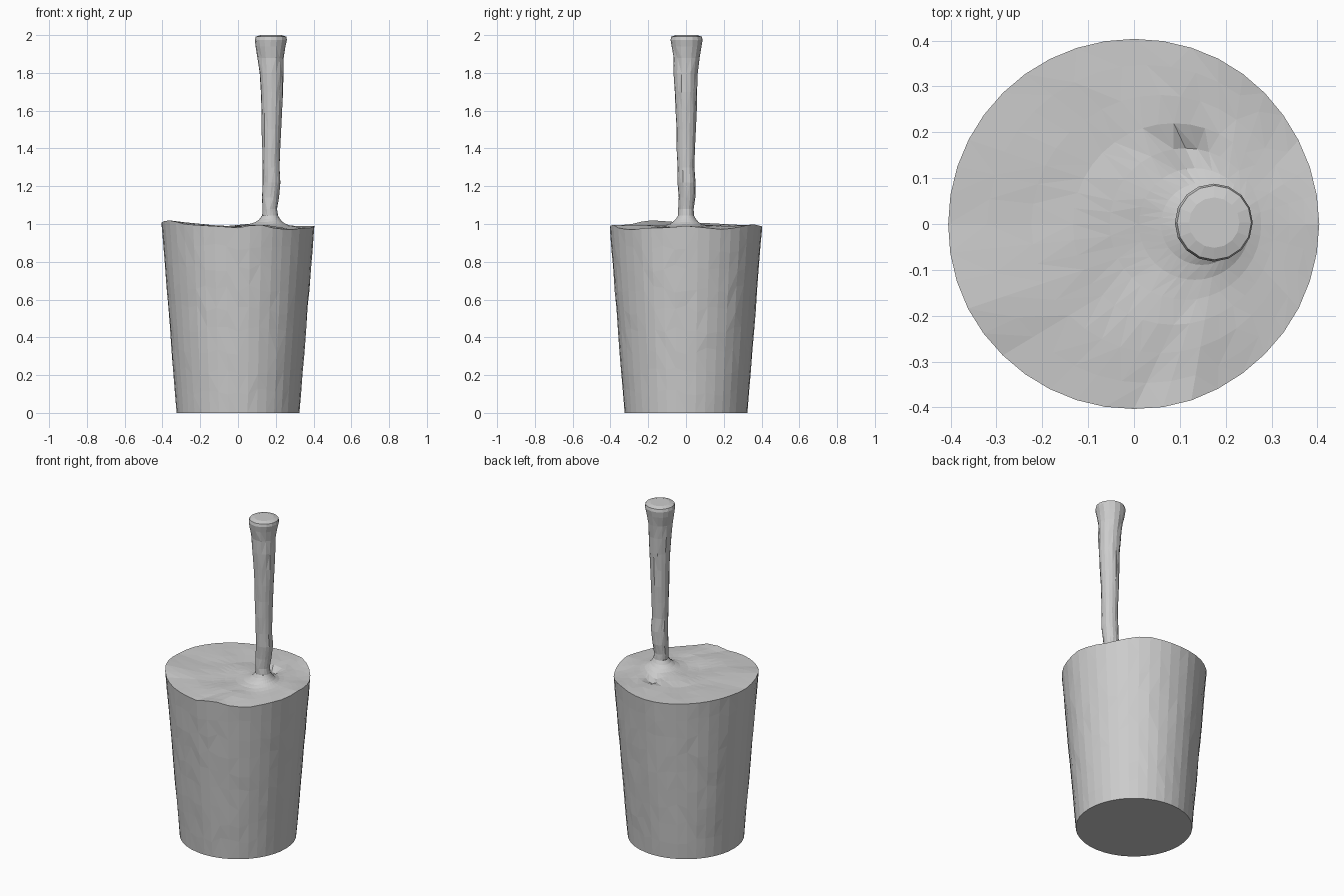
import bpy, bmesh, math, random
from mathutils import noise, Vector

if "Cube" in bpy.data.objects:
    bpy.data.objects.remove(bpy.data.objects["Cube"])

random.seed(4)
SIDES = 40
TAU = 2 * math.pi
# rim height every 15 degrees, counter-clockwise from +x
RIM = [.99, .98, .97, .985, 1.0, .99, .985, .985, .99, .995, 1.0, 1.005,
       1.005, 1.015, 1.02, 1.0, .993, .988, .98, 1.0, .975, .97, .98, .98]
# stick sections: height, centre x, centre y, radius
STICK = [(1.045, .170, 0, .042), (1.08, .168, 0, .040), (1.14, .172, .004, .044),
         (1.22, .178, .004, .048), (1.30, .176, 0, .045), (1.40, .176, 0, .048),
         (1.50, .177, 0, .051), (1.60, .178, 0, .055), (1.70, .179, 0, .059),
         (1.80, .177, 0, .064), (1.88, .173, .002, .069), (1.94, .172, .003, .079),
         (1.975, .174, .003, .085), (1.992, .175, .003, .081)]


def rim_height(a):
    t = (a % TAU) / TAU * len(RIM)
    i = int(t)
    return RIM[i % 24] + (RIM[(i + 1) % 24] - RIM[i % 24]) * (t - i)


def ring(bm, count, fn):
    return [bm.verts.new(fn(TAU * i / count)) for i in range(count)]


def bridge(bm, a, b):
    n = len(a)
    for i in range(n):
        j = (i + 1) % n
        if random.random() < .5:
            tris = ((a[i], a[j], b[j]), (a[i], b[j], b[i]))
        else:
            tris = ((a[i], a[j], b[i]), (a[j], b[j], b[i]))
        for t in tris:
            bm.faces.new(t)


def finish(bm, name):
    bmesh.ops.recalc_face_normals(bm, faces=bm.faces)
    me = bpy.data.meshes.new(name)
    bm.to_mesh(me)
    bm.free()
    ob = bpy.data.objects.new(name, me)
    bpy.context.collection.objects.link(ob)


bm = bmesh.new()

# tapered tub wall and flat base
LEVELS = 9
rings = []
for k in range(LEVELS + 1):
    t = k / LEVELS
    def wall(a, t=t):
        z = rim_height(a) * t
        r = .325 + .08 * z
        if 0 < t < 1:
            z += random.uniform(-.02, .02)
        return r * math.cos(a), r * math.sin(a), z
    rings.append(ring(bm, SIDES, wall))
bm.faces.new(rings[0])

# wavy top that sweeps up into the foot of the stick
z0, cx, cy, r0 = STICK[0]
for s in (.84, .66, .49, .34, .22, .13, .07, .03, 0):
    def top(a, s=s):
        ca, sa = math.cos(a), math.sin(a)
        x = (cx + r0 * ca) * (1 - s) + .405 * ca * s
        y = (cy + r0 * sa) * (1 - s) + .405 * sa * s
        base = .987 * (1 - s * s) + rim_height(a) * s * s
        base += .022 * noise.noise(Vector((x * 6, y * 6, 3))) * (1 - s)
        d = math.hypot(x - cx, y - cy) - r0
        fillet = (z0 - base) * math.exp(-d / .03) if s else z0 - base
        dent = .03 * math.exp(-((x - .12) ** 2 + (y - .15) ** 2) / .0016)
        return x, y, base + fillet - dent * (s > 0)
    rings.append(ring(bm, SIDES, top))
for a, b in zip(rings, rings[1:]):
    bridge(bm, a, b)
finish(bm, "filled_tub")

# slightly lumpy stick with a flared, rounded head
bm = bmesh.new()
rings = []
for z, x, y, r in STICK:
    def section(a, z=z, x=x, y=y, r=r):
        q = r * random.uniform(.96, 1.04) if 1.05 < z < 1.9 else r
        return x + q * math.cos(a), y + q * math.sin(a), z
    rings.append(ring(bm, 16, section))
rings.append(ring(bm, 16, lambda a: (.175 + .055 * math.cos(a), .003 + .055 * math.sin(a), 2.0)))
for a, b in zip(rings, rings[1:]):
    bridge(bm, a, b)
bm.faces.new(rings[-1])
finish(bm, "stick")
